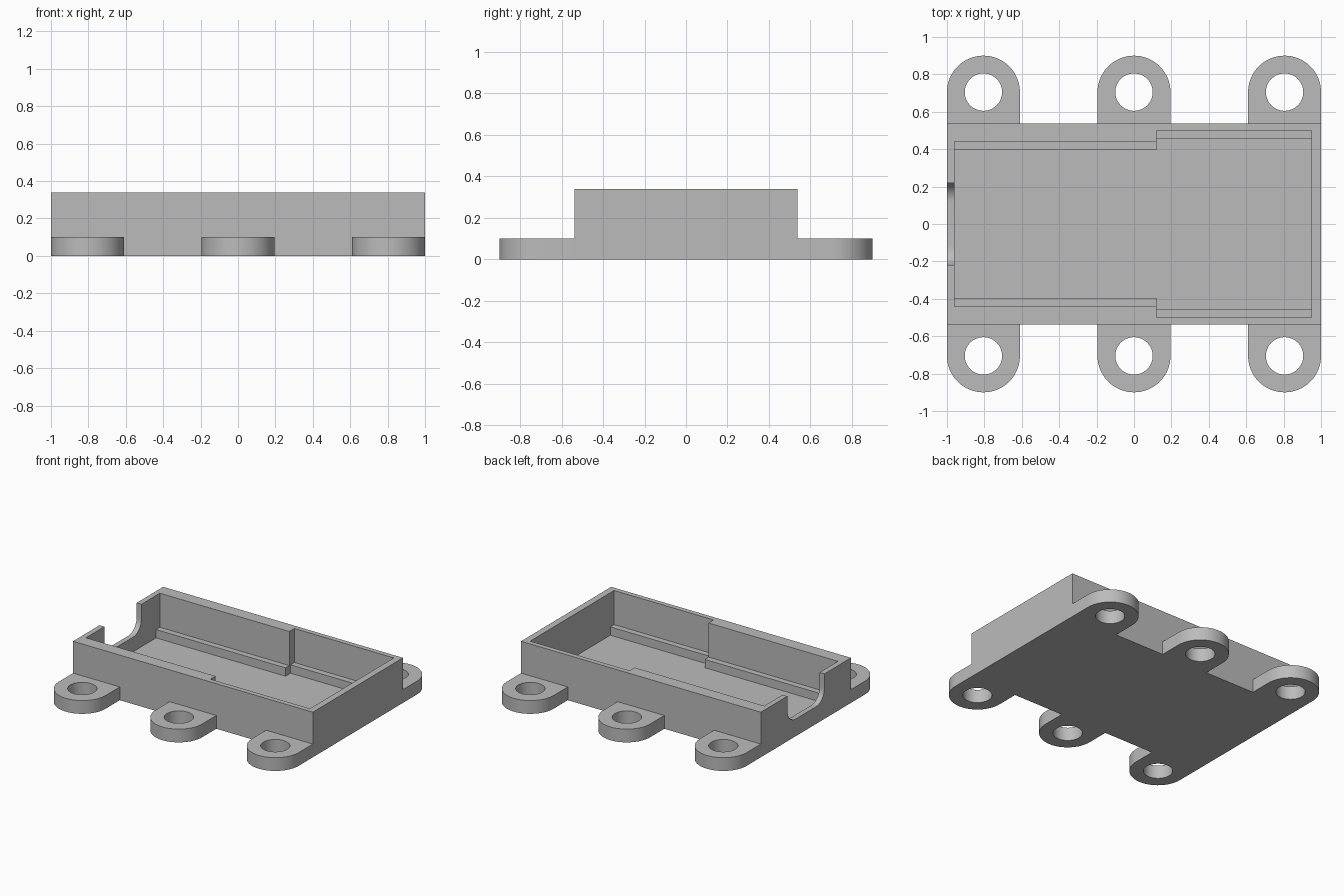
import bpy, bmesh, math
from mathutils import Matrix

if "Cube" in bpy.data.objects:
    bpy.data.objects.remove(bpy.data.objects["Cube"], do_unlink=True)

grey = bpy.data.materials.new("matte grey")
grey.use_nodes = True
GREY = (0.5, 0.5, 0.5, 1)
grey.diffuse_color = GREY
grey.node_tree.nodes["Principled BSDF"].inputs["Base Color"].default_value = GREY

HALF_Y, HEIGHT = 0.537, 0.34        # housing block
TAB_R, TAB_Y, TAB_H = 0.195, 0.705, 0.10
FLOOR, LEDGE, STEP_X = 0.02, 0.083, 0.12
ABOVE = HEIGHT + 0.1


def prism(name, outline, low, high, matrix=Matrix()):
    """Extrude a closed outline from low to high along its local z."""
    bm = bmesh.new()
    face = bm.faces.new([bm.verts.new((x, y, low)) for x, y in outline])
    grown = bmesh.ops.extrude_face_region(bm, geom=[face])["geom"]
    bmesh.ops.translate(bm, vec=(0, 0, high - low),
                        verts=[v for v in grown if isinstance(v, bmesh.types.BMVert)])
    bmesh.ops.transform(bm, matrix=matrix, verts=bm.verts)
    bmesh.ops.recalc_face_normals(bm, faces=bm.faces)
    mesh = bpy.data.meshes.new(name)
    bm.to_mesh(mesh)
    bm.free()
    mesh.materials.append(grey)
    obj = bpy.data.objects.new(name, mesh)
    bpy.context.collection.objects.link(obj)
    return obj


def arc(cx, cy, r, start, end, steps):
    angles = [math.radians(start + (end - start) * i / steps) for i in range(steps + 1)]
    return [(cx + r * math.cos(a), cy + r * math.sin(a)) for a in angles]


def combine(target, tool, operation):
    """Apply a boolean and remove the tool."""
    mod = target.modifiers.new(operation.title(), "BOOLEAN")
    mod.operation, mod.solver, mod.object = operation, "EXACT", tool
    bpy.context.view_layer.objects.active = target
    bpy.ops.object.modifier_apply(modifier=mod.name)
    bpy.data.objects.remove(tool, do_unlink=True)


def stepped(narrow, wide):
    """Outline of the cavity: narrow at one end, wide at the other."""
    side = [(-0.96, narrow), (STEP_X, narrow), (STEP_X, wide), (0.95, wide)]
    return side + [(x, -y) for x, y in reversed(side)]


# Housing block
housing = prism("mounting_housing",
                [(-1, -HALF_Y), (1, -HALF_Y), (1, HALF_Y), (-1, HALF_Y)], 0, HEIGHT)

# Rounded mounting tabs on both long sides
for side in (-1, 1):
    for x in (-1 + TAB_R, 0, 1 - TAB_R):
        outline = [(TAB_R, HALF_Y - 0.02)] + arc(0, TAB_Y, TAB_R, 0, 180, 32)
        outline.append((-TAB_R, HALF_Y - 0.02))
        tab = prism("tab", [(x + px, side * py) for px, py in outline], 0, TAB_H)
        combine(housing, tab, "UNION")
        hole = prism("hole", arc(x, side * TAB_Y, 0.1, 0, 360, 48)[:-1], -0.1, TAB_H + 0.1)
        combine(housing, hole, "DIFFERENCE")

# Cavity: wide upper pocket, narrower pocket between the ledges
combine(housing, prism("upper_pocket", stepped(0.44, 0.50), LEDGE, ABOVE), "DIFFERENCE")
combine(housing, prism("lower_pocket", stepped(0.395, 0.455), FLOOR, ABOVE), "DIFFERENCE")

# Round-cornered notch through one end wall (outline is y, z)
NOTCH, R, SILL = 0.22, 0.10, 0.13
outline = [(-NOTCH, ABOVE)] + arc(-NOTCH + R, SILL + R, R, 180, 270, 12)
outline += arc(NOTCH - R, SILL + R, R, 270, 360, 12) + [(NOTCH, ABOVE)]
to_yz = Matrix(((0, 0, 1, 0), (1, 0, 0, 0), (0, 1, 0, 0), (0, 0, 0, 1)))
combine(housing, prism("notch", outline, -1.1, -0.9, to_yz), "DIFFERENCE")

# Smooth the curved walls only
bpy.ops.object.select_all(action="DESELECT")
housing.select_set(True)
bpy.context.view_layer.objects.active = housing
bpy.ops.object.shade_smooth_by_angle(angle=math.radians(30))
